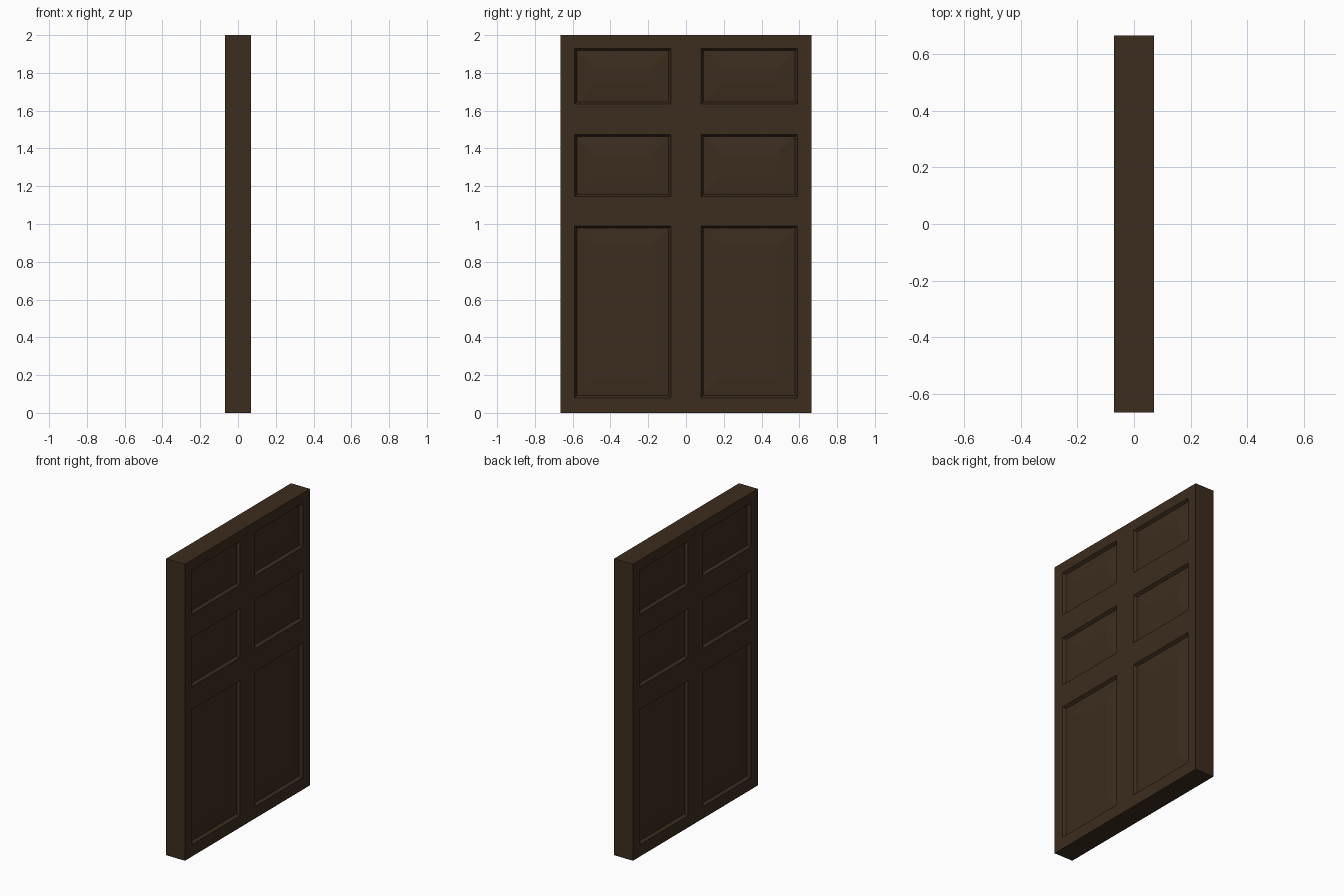
import bpy, bmesh
from mathutils import Vector

if "Cube" in bpy.data.objects:
    bpy.data.objects.remove(bpy.data.objects["Cube"])

T, W, H = 0.07, 0.665, 2.0            # half thickness, half width, height
Y_CUTS = [-0.59, -0.08, 0.08, 0.59]
Z_CUTS = [0.08, 0.99, 1.145, 1.475, 1.635, 1.93]

# Slab, sliced along the stile and rail lines
bm = bmesh.new()
bmesh.ops.create_cube(bm, size=1)
for v in bm.verts:
    v.co = Vector((v.co.x * 2 * T, v.co.y * 2 * W, (v.co.z + 0.5) * H))

def cut(co, no):
    bmesh.ops.bisect_plane(bm, geom=bm.verts[:] + bm.edges[:] + bm.faces[:],
                           plane_co=co, plane_no=no)

for y in Y_CUTS:
    cut((0, y, 0), (0, 1, 0))
for z in Z_CUTS:
    cut((0, 0, z), (0, 0, 1))
bm.normal_update()

# Six panels on each broad side
def is_panel(f):
    c = f.calc_center_median()
    in_y = 0.08 < abs(c.y) < 0.59
    in_z = any(a < c.z < b for a, b in zip(Z_CUTS[::2], Z_CUTS[1::2]))
    return abs(f.normal.x) > 0.9 and in_y and in_z

panels = [f for f in bm.faces if is_panel(f)]
# Moulding bevel, then shallow slope up to the raised field
for width, depth in ((0.012, -0.018), (0.095, 0.009)):
    bmesh.ops.inset_individual(bm, faces=panels, thickness=width, depth=depth,
                               use_even_offset=True)

mesh = bpy.data.meshes.new("door_panel")
bm.to_mesh(mesh)
bm.free()
door = bpy.data.objects.new("door_panel", mesh)
bpy.context.collection.objects.link(door)

# Dark wood
wood = bpy.data.materials.new("dark_wood")
wood.diffuse_color = (0.045, 0.026, 0.013, 1)
wood.use_nodes = True
wood.node_tree.nodes["Principled BSDF"].inputs["Base Color"].default_value = wood.diffuse_color
mesh.materials.append(wood)
